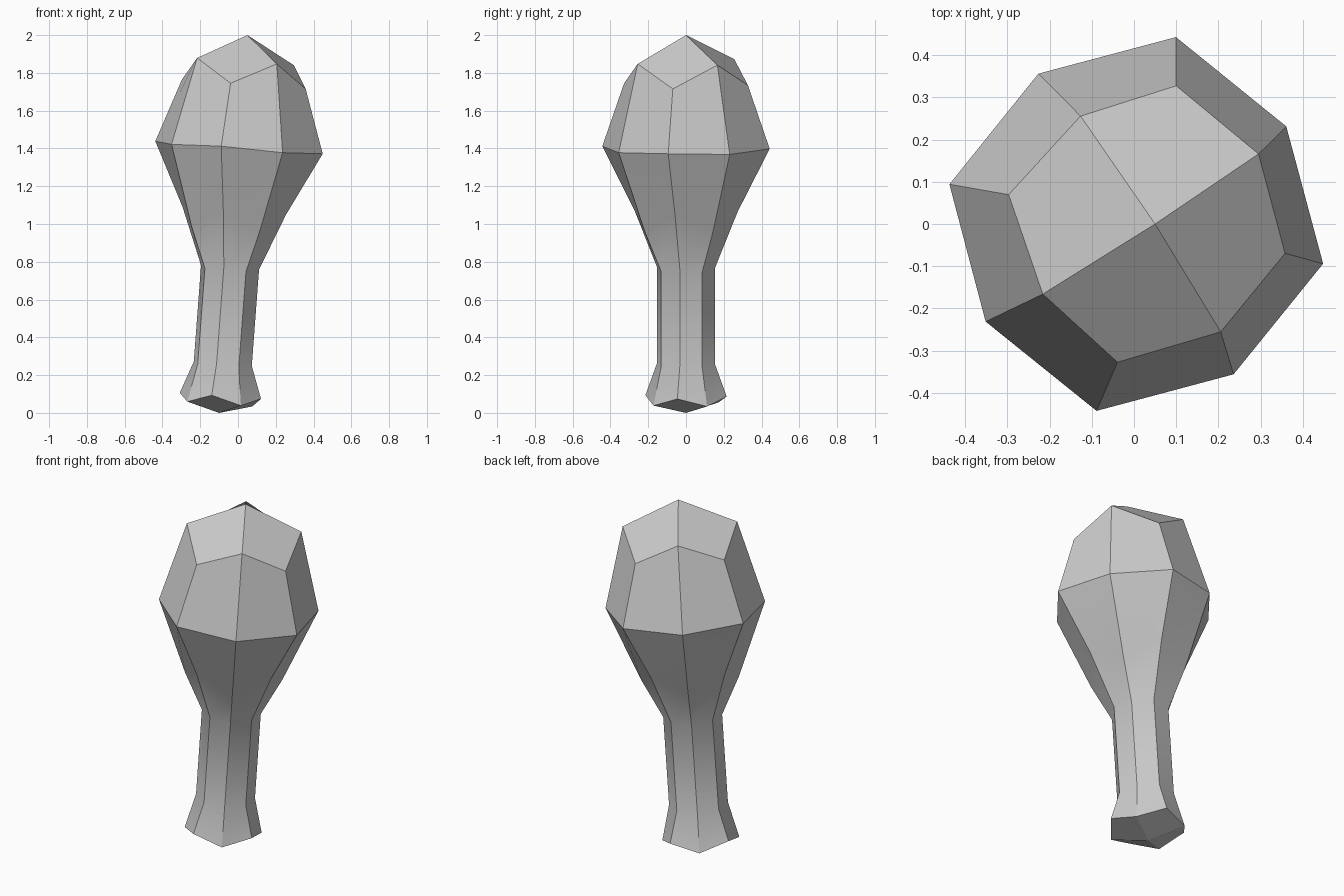
import bpy, bmesh
from math import radians, cos, sin

if "Cube" in bpy.data.objects:
    bpy.data.objects.remove(bpy.data.objects["Cube"], do_unlink=True)

# One plain grey for the whole club
grey = bpy.data.materials.new("plain grey")
grey.use_nodes = True
colour = (0.6, 0.6, 0.6, 1)
grey.diffuse_color = colour
grey.node_tree.nodes["Principled BSDF"].inputs["Base Color"].default_value = colour

LEAN = 0.075     # slope of the leaning axis
TURN = -12       # direction of the first corner, in degrees

# Rings from foot to crown: corner radius, corner height, middle radius, middle height
rings = [
    (0.22, 0.09, 0.205, 0.047),
    (0.157, 0.26, 0.157, 0.25),
    (0.157, 0.77, 0.157, 0.755),
    (0.28, 1.07, 0.26, 0.97),
    (0.453, 1.405, 0.425, 1.395),
    (0.335, 1.74, 0.305, 1.86),
]


def place(bm, radius, angle, height):
    x, y = radius * cos(angle), radius * sin(angle)
    return bm.verts.new((LEAN * height - 0.1 + x, y, height - LEAN * x))


bm = bmesh.new()
loops = []
for corner_r, corner_z, mid_r, mid_z in rings:
    loop = []
    for i in range(8):
        r, z = (mid_r, mid_z) if i % 2 else (corner_r, corner_z)
        loop.append(place(bm, r, radians(TURN + 45 * i), z))
    loops.append(loop)

# Sides
for low, high in zip(loops, loops[1:]):
    for i in range(8):
        j = (i + 1) % 8
        bm.faces.new((low[i], low[j], high[j], high[i]))

# Foot and crown, each of four quads meeting at a point
for loop, height in ((loops[0], 0), (loops[-1], 2)):
    tip = place(bm, 0, 0, height)
    for i in range(0, 8, 2):
        bm.faces.new((tip, loop[i - 1], loop[i], loop[i + 1]))

bmesh.ops.recalc_face_normals(bm, faces=bm.faces)
mesh = bpy.data.meshes.new("club")
bm.to_mesh(mesh)
bm.free()
mesh.materials.append(grey)

club = bpy.data.objects.new("club", mesh)
bpy.context.collection.objects.link(club)
bpy.ops.object.select_all(action="DESELECT")
club.select_set(True)
bpy.context.view_layer.objects.active = club
bpy.ops.object.shade_smooth_by_angle(angle=radians(30))
